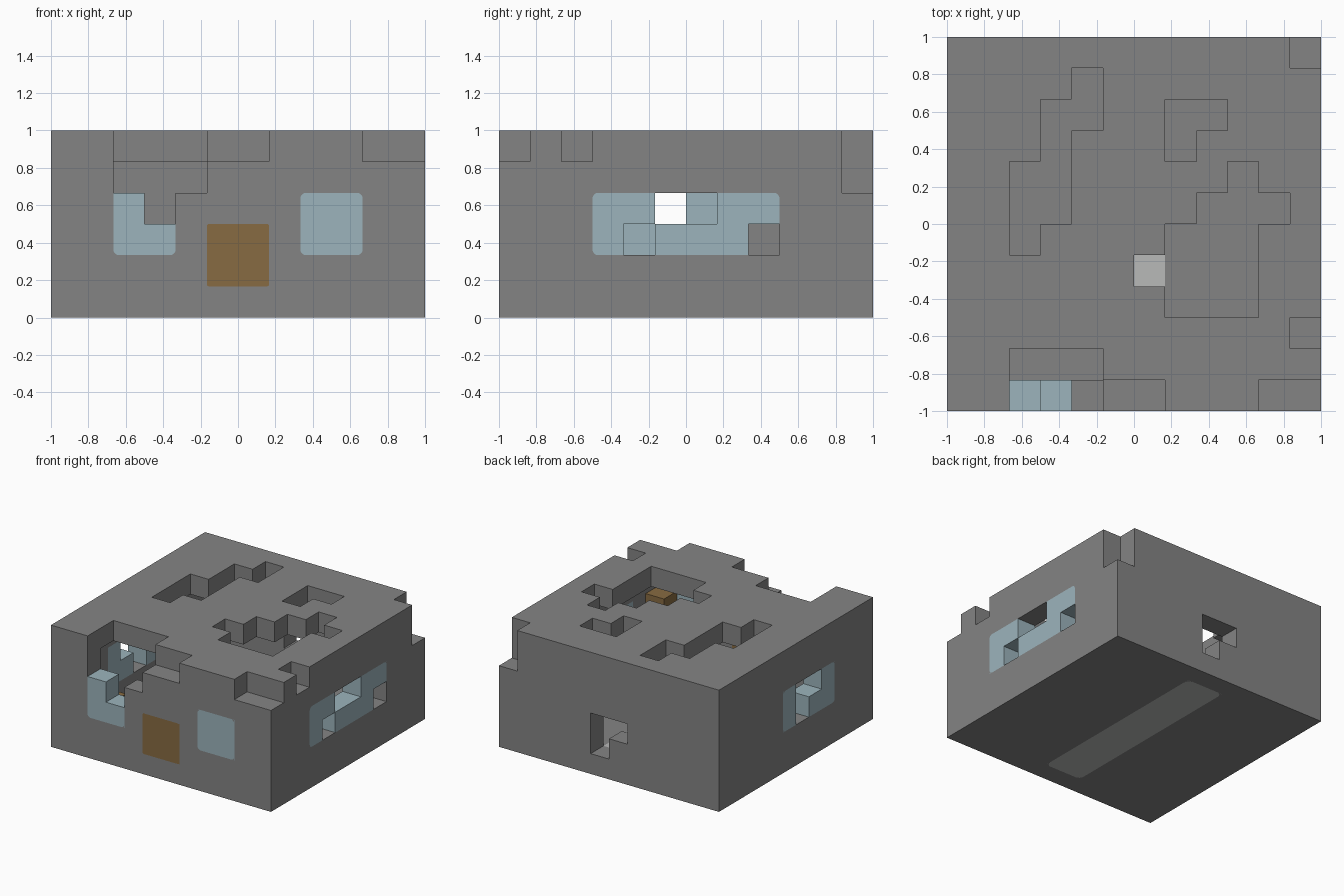
import bpy, bmesh, math
from mathutils import Vector

cube = bpy.data.objects.get("Cube")
if cube:
    bpy.data.objects.remove(cube, do_unlink=True)

U = 1 / 6            # block size
NX, NY, NZ = 12, 12, 6


def material(name, r, g, b):
    m = bpy.data.materials.new(name)
    m.use_nodes = True
    m.diffuse_color = (r, g, b, 1)
    m.node_tree.nodes["Principled BSDF"].inputs["Base Color"].default_value = (r, g, b, 1)
    return m


stone = material("stone grey", 0.231, 0.231, 0.231)
pale = material("pale stone", 0.485, 0.49, 0.485)
glass = material("pale blue glass", 0.332, 0.456, 0.503)
wood = material("brown wood", 0.242, 0.147, 0.054)


def cells(xs, ys, zs):
    return {(i, j, k) for i in xs for j in ys for k in zs}


def span(a, b):
    return range(a, b + 1)


# Intact building: closed box with a hollow room
room = cells(span(1, 10), span(1, 10), span(1, 4))
shell = cells(range(NX), range(NY), range(NZ)) - room

# Inserts that replace wall and floor blocks
parts = {
    "floor_strip": (cells((5, 6), span(1, 10), (0,)), pale),
    "front_door": (cells((5, 6), (0,), (1, 2)), wood),
    "front_window_right": (cells((2, 3), (0,), (2, 3)), glass),
    "front_window_left": (cells((8, 9), (0,), (2, 3)), glass),
    "side_window_left": (cells((11,), span(3, 8), (2, 3)), glass),
    "side_window_right": (cells((0,), span(3, 6), (2, 3)), glass),
    "tall_wooden_crate": (cells((10,), (1,), span(1, 3)), wood),
    "low_wooden_crate": (cells((1,), (2,), (1,)), wood),
}

# Missing blocks: roof holes, one row (y) at a time
gone = set()
large_hole = {3: span(7, 9), 4: span(6, 9), 5: span(7, 9), 6: span(8, 10), 7: (9,)}
long_crack = {5: (2,), 6: (2, 3), 7: (2, 3), 8: (3,), 9: (3, 4), 10: (4,)}
small_hole = {8: (7,), 9: (7, 8)}
for hole in (large_hole, long_crack, small_hole):
    for j, xs in hole.items():
        gone |= cells(xs, (j,), (5,))

# Missing blocks: broken front edge, corners and walls
gone |= cells(span(2, 6), (0,), (5,)) | cells(span(2, 4), (0,), (4,))
gone |= cells(span(2, 4), (1,), (5,)) | {(3, 0, 3)}
gone |= cells((10, 11), (0,), (5,)) | {(11, 2, 5)}
gone |= cells((11,), (11,), (4, 5))
gone |= {(11, 5, 3), (11, 6, 3), (11, 4, 2), (11, 8, 2)}
gone |= {(0, 5, 3), (0, 5, 2), (0, 4, 3)}
gone |= {(6, 11, 1), (6, 11, 2), (5, 11, 2)}

inserted = set().union(*(c for c, _ in parts.values()))
stones = shell - inserted
parts["floor"] = ({c for c in stones if c[2] == 0}, stone)
parts["walls"] = ({c for c in stones if 0 < c[2] < NZ - 1}, stone)
parts["roof"] = ({c for c in stones if c[2] == NZ - 1}, stone)
solid = (shell | inserted) - gone


def point(i, j, k):
    return Vector((i * U - 1, j * U - 1, k * U))


def finish(name, bm, mat):
    me = bpy.data.meshes.new(name)
    bm.to_mesh(me)
    bm.free()
    me.materials.append(mat)
    ob = bpy.data.objects.new(name, me)
    bpy.context.collection.objects.link(ob)
    return ob


def build(name, blocks, mat):
    """Join blocks into one mesh, keeping only the exposed sides."""
    bm = bmesh.new()
    for c in sorted(blocks - gone):
        for axis in range(3):
            for side in (0, 1):
                n = list(c)
                n[axis] += 2 * side - 1
                if tuple(n) in solid:
                    continue
                a, b = (axis + 1) % 3, (axis + 2) % 3
                ring = []
                for da, db in ((0, 0), (1, 0), (1, 1), (0, 1)):
                    p = list(c)
                    p[axis] += side
                    p[a] += da
                    p[b] += db
                    ring.append(bm.verts.new(point(*p)))
                bm.faces.new(ring if side else ring[::-1])
    bmesh.ops.remove_doubles(bm, verts=bm.verts, dist=0.001)
    bmesh.ops.dissolve_limit(bm, angle_limit=0.01, verts=bm.verts, edges=bm.edges)
    return finish(name, bm, mat)


for name, (blocks, mat) in parts.items():
    build(name, blocks, mat)


def corner_plate(bm, corner, da, db, out, r):
    """Thin fillet that rounds one corner of an inset panel."""
    lift = out * 0.0015
    ring = [corner + lift]
    for s in range(5):
        t = s * math.pi / 8
        ring.append(corner + lift + da * r * (1 - math.sin(t)) + db * r * (1 - math.cos(t)))
    face = bm.faces.new([bm.verts.new(p) for p in ring])
    face.normal_update()
    if face.normal.dot(out) < 0:
        face.normal_flip()


def round_panel(name, low, high, out, r, skip=()):
    """Round the four corners of a panel between two grid points."""
    lo, hi, out = point(*low), point(*high), Vector(out)
    a, b = [x for x in range(3) if not out[x]]
    bm = bmesh.new()
    for n, (sa, sb) in enumerate(((0, 0), (1, 0), (1, 1), (0, 1))):
        if n in skip:
            continue
        p, da, db = lo.copy(), Vector(), Vector()
        p[a], p[b] = (hi if sa else lo)[a], (hi if sb else lo)[b]
        da[a], db[b] = 1 - 2 * sa, 1 - 2 * sb
        corner_plate(bm, p, da, db, out, r)
    finish(name + "_corners", bm, stone)


front, left, right, down = (0, -1, 0), (1, 0, 0), (-1, 0, 0), (0, 0, -1)
round_panel("front_door", (5, 0, 1), (7, 0, 3), front, 0.012)
round_panel("front_window_left", (8, 0, 2), (10, 0, 4), front, 0.03)
round_panel("front_window_right", (2, 0, 2), (4, 0, 4), front, 0.03, (2, 3))
round_panel("side_window_left", (12, 3, 2), (12, 9, 4), left, 0.03, (1,))
round_panel("side_window_right", (0, 3, 2), (0, 7, 4), right, 0.03)
round_panel("floor_strip", (5, 1, 0), (7, 11, 0), down, 0.05)
